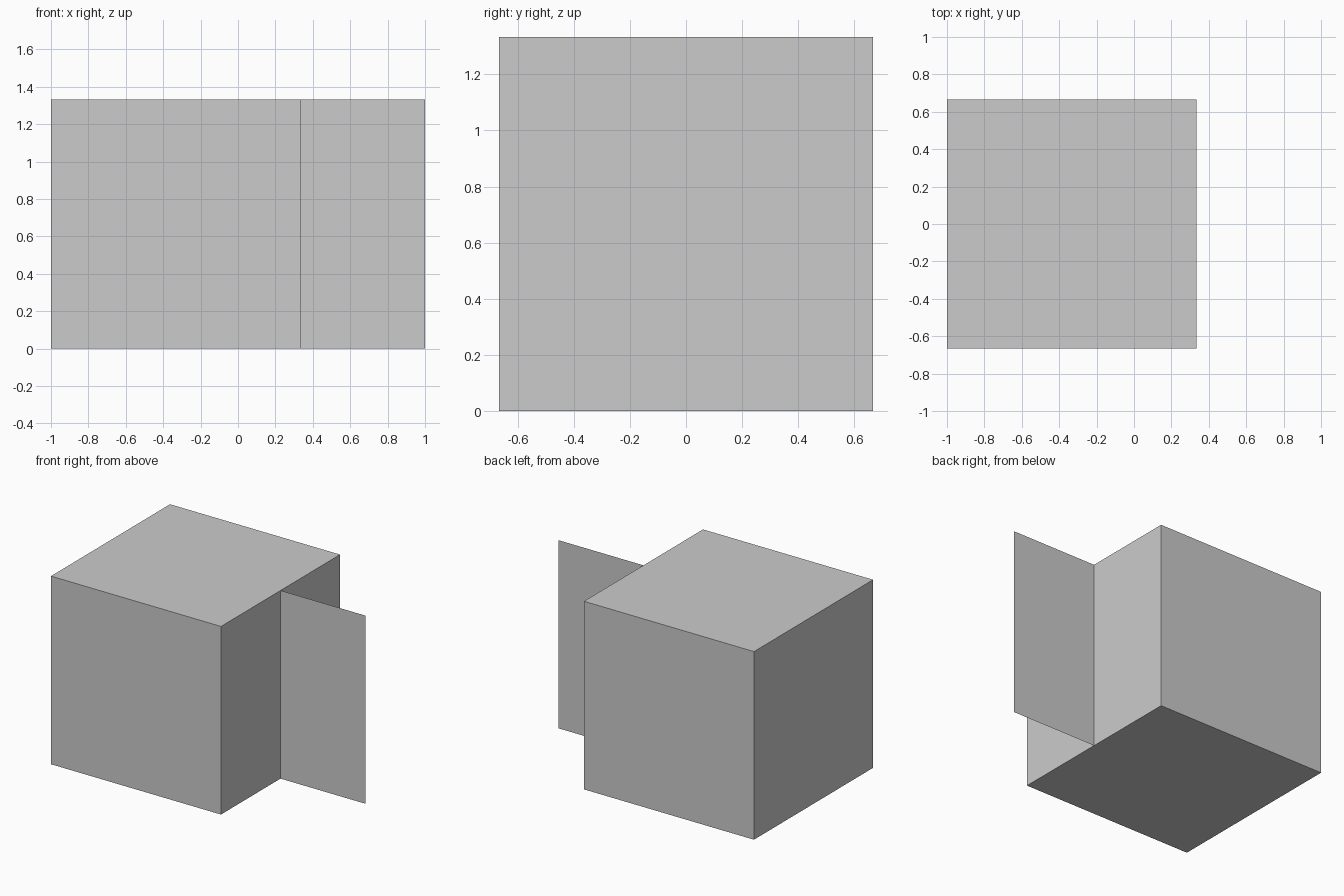
import bpy
from math import radians

if "Cube" in bpy.data.objects:
    bpy.data.objects.remove(bpy.data.objects["Cube"])

S = 4 / 3  # cube edge length

# Solid block
bpy.ops.mesh.primitive_cube_add(size=S, location=(-1 + S / 2, 0, S / 2))
bpy.context.object.name = "block"

# Thin upright fin, a single sheet standing out from the middle of the right face
bpy.ops.mesh.primitive_plane_add(size=1, location=(1 - S / 4, 0, S / 2),
                                 rotation=(radians(90), 0, 0))
fin = bpy.context.object
fin.name = "fin"
fin.scale = (S / 2, S, 1)
bpy.ops.object.transform_apply(location=False, rotation=True, scale=True)
